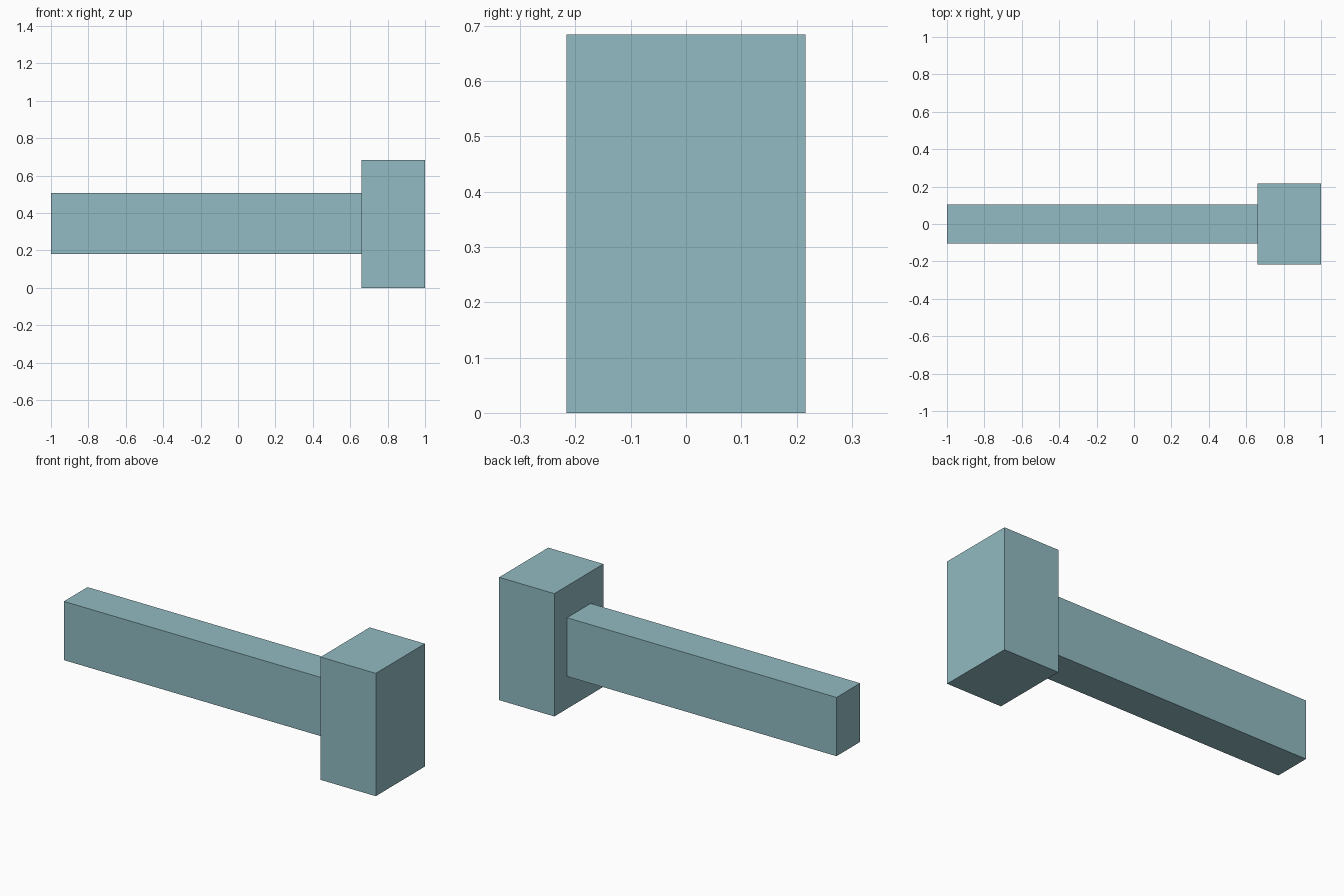
import bpy

if "Cube" in bpy.data.objects:
    bpy.data.objects.remove(bpy.data.objects["Cube"])

# Single flat colour
teal = bpy.data.materials.new("pale_teal")
teal.diffuse_color = (0.284, 0.497, 0.539, 1.0)
teal.use_nodes = True
teal.node_tree.nodes["Principled BSDF"].inputs["Base Color"].default_value = teal.diffuse_color


def box(name, lo, hi):
    """Box part spanning two opposite corners."""
    centre = [(a + b) / 2 for a, b in zip(lo, hi)]
    bpy.ops.mesh.primitive_cube_add(size=1, location=centre)
    obj = bpy.context.object
    obj.name = name
    obj.scale = [b - a for a, b in zip(lo, hi)]
    bpy.ops.object.transform_apply(location=False, rotation=False, scale=True)
    obj.data.materials.append(teal)
    return obj


# Long handle, butting against the head
box("handle", (-1.0, -0.104, 0.18), (0.66, 0.104, 0.507))
# Block head
box("head", (0.66, -0.216, 0.0), (1.0, 0.216, 0.684))
